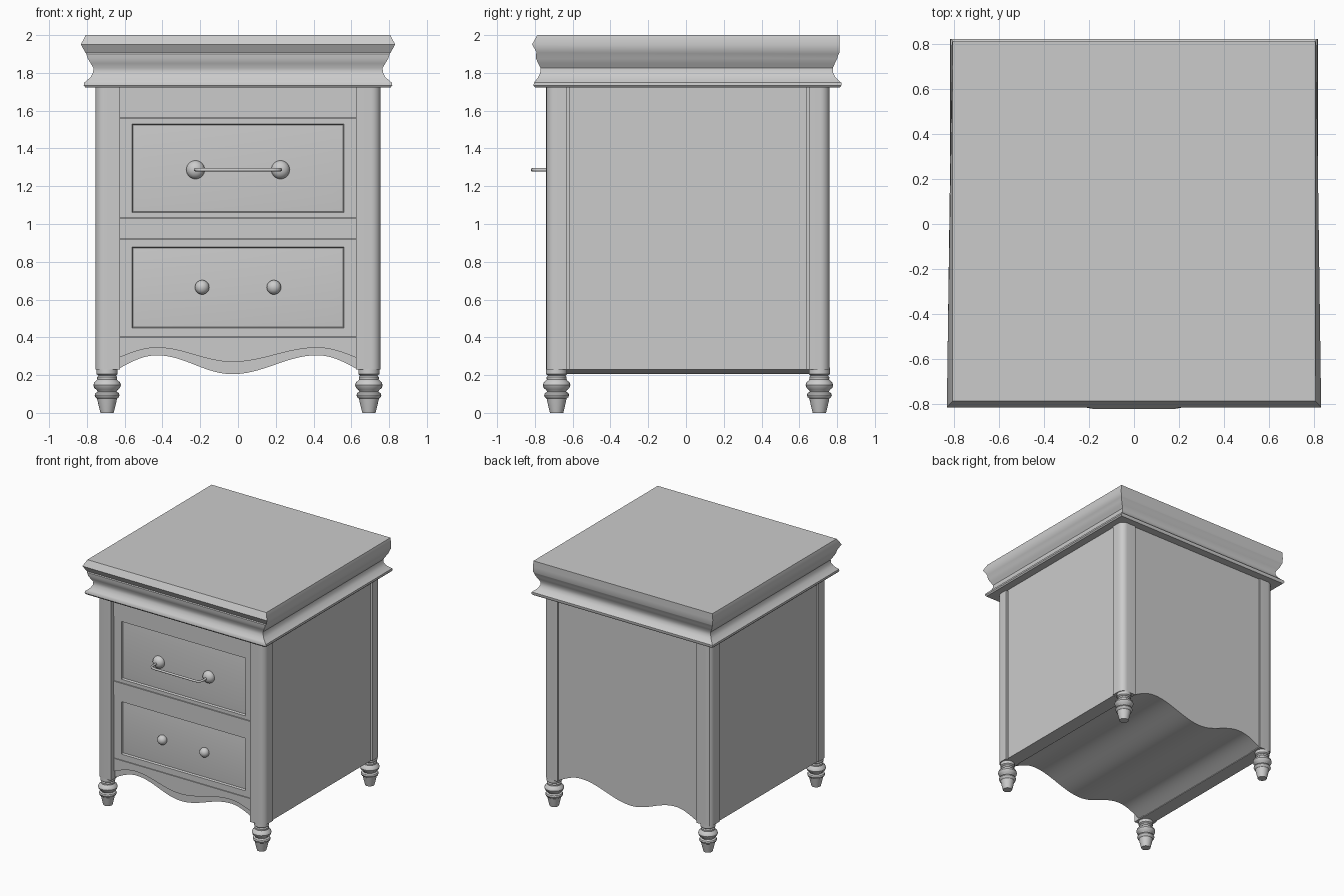
import bpy, bmesh, math
from mathutils import Matrix

if "Cube" in bpy.data.objects:
    bpy.data.objects.remove(bpy.data.objects["Cube"])


def finish(name, bm, smooth=True):
    bmesh.ops.recalc_face_normals(bm, faces=bm.faces)
    me = bpy.data.meshes.new(name)
    bm.to_mesh(me)
    bm.free()
    ob = bpy.data.objects.new(name, me)
    bpy.context.collection.objects.link(ob)
    if smooth:
        bpy.ops.object.select_all(action='DESELECT')
        ob.select_set(True)
        bpy.context.view_layer.objects.active = ob
        bpy.ops.object.shade_smooth_by_angle(angle=math.radians(35))
    return ob


def loft(name, rings, cap_start=True, cap_end=True):
    """Skin a list of closed rings of 3D points."""
    bm = bmesh.new()
    vs = [[bm.verts.new(p) for p in r] for r in rings]
    n = len(vs[0])
    for a, b in zip(vs, vs[1:]):
        for i in range(n):
            j = (i + 1) % n
            bm.faces.new((a[i], a[j], b[j], b[i]))
    if cap_start:
        bm.faces.new(vs[0])
    if cap_end:
        bm.faces.new(vs[-1])
    return finish(name, bm)


def prism_y(name, pts, y0, y1):
    return loft(name, [[(x, y, z) for x, z in pts] for y in (y0, y1)])


def box(name, x0, x1, y0, y1, z0, z1):
    return prism_y(name, [(x0, z0), (x1, z0), (x1, z1), (x0, z1)], y0, y1)


def ellipsoid(name, loc, rx, ry):
    bm = bmesh.new()
    bmesh.ops.create_uvsphere(bm, u_segments=24, v_segments=14, radius=1,
                              matrix=Matrix.Translation(loc) @ Matrix.Diagonal((rx, ry, rx, 1)))
    return finish(name, bm)


# Scalloped lower edge
KEYS = [(-.82, .17), (-.43, .305), (-.03, .205), (.42, .305), (.83, .165)]


def wave(x):
    for (xa, za), (xb, zb) in zip(KEYS, KEYS[1:]):
        if xa <= x <= xb:
            return za + (zb - za) * (1 - math.cos(math.pi * (x - xa) / (xb - xa))) / 2


def upper_wave(x):
    return .345 - (.305 - wave(x)) * .75


XS = [-.63 + 1.26 * i / 48 for i in range(49)]

# Carcass with wavy underside
edge = [(x, wave(x)) for x in XS]
prism_y("cabinet_body", [(-.735, 1.73), (-.735, .23), (-.63, .23)] + edge
        + [(.63, .23), (.735, .23), (.735, 1.73)], -.67, .75)
for s in (-1, 1):
    box("side_panel", *sorted((s * .7, s * .745)), -.62, .64, .23, 1.73)

# Front apron: recessed rim and raised upper board
prism_y("apron_rim", edge + [(.63, .40), (-.63, .40)], -.69, -.66)
prism_y("apron_board", [(x, upper_wave(x)) for x in XS] + [(.63, .40), (-.63, .40)], -.706, -.66)

# Front rails
for z0, z1 in ((.92, 1.03), (1.56, 1.73)):
    box("front_rail", -.63, .63, -.708, -.66, z0, z1)


# Drawers with moulded recessed panels
def drawer(name, z0, z1, rects):
    def ring(x, a, b, y):
        return [(-x, y, a), (x, y, a), (x, y, b), (-x, y, b)]
    (a1, b1), (a2, b2) = rects
    loft(name, [ring(.625, z0, z1, -.66), ring(.625, z0, z1, -.702),
                ring(.56, a1, b1, -.702), ring(.555, a1 + .005, b1 - .005, -.685),
                ring(.50, a2, b2, -.693)])


drawer("upper_drawer", 1.032, 1.558, ((1.06, 1.53), (1.13, 1.46)))
drawer("lower_drawer", .402, .918, ((.45, .877), (.51, .815)))

# Lower drawer knobs, upper drawer handle
for s in (-1, 1):
    ellipsoid("drawer_knob", (s * .19, -.703, .665), .038, .036)
    ellipsoid("handle_mount", (s * .225, -.695, 1.287), .049, .042)
cu = bpy.data.curves.new("drawer_handle", 'CURVE')
cu.dimensions = '3D'
cu.bevel_depth = .009
cu.bevel_resolution = 3
cu.use_fill_caps = True
half = [(.225, -.70), (.225, -.775), (.218, -.797), (.205, -.809), (.18, -.813)]
path = [(-x, y) for x, y in half] + half[::-1]
sp = cu.splines.new('POLY')
sp.points.add(len(path) - 1)
for p, (x, y) in zip(sp.points, path):
    p.co = (x, y, 1.287, 1)
handle = bpy.data.objects.new("drawer_handle", cu)
bpy.context.collection.objects.link(handle)
bpy.ops.object.select_all(action='DESELECT')
handle.select_set(True)
bpy.context.view_layer.objects.active = handle
bpy.ops.object.convert(target='MESH')
bpy.ops.object.shade_smooth_by_angle(angle=math.radians(40))

# Corner posts with rounded outer corner, and turned feet
FOOT = [(.24, .055), (.205, .056), (.197, .046), (.19, .053), (.178, .052), (.172, .056),
        (.162, .068), (.147, .073), (.132, .068), (.122, .056), (.112, .050), (.105, .062),
        (.094, .066), (.083, .062), (.076, .053), (.04, .045), (0, .035)]
R = .05
for sx in (-1, 1):
    for y_in, y_out, y_foot in ((-.63, -.74, -.685), (.65, .76, .706)):
        sy = 1 if y_out > 0 else -1
        arc = [(sx * (.755 - R + R * math.cos(t)), y_out + sy * (R * math.sin(t) - R))
               for t in (math.pi / 2 * i / 6 for i in range(7))]
        pts = [(sx * .625, y_in), (sx * .755, y_in)] + arc + [(sx * .625, y_out)]
        loft("corner_post", [[(x, y, z) for x, y in pts] for z in (.23, 1.73)])
        loft("turned_foot", [[(sx * .693 + r * math.cos(a), y_foot + r * math.sin(a), z)
                              for a in (math.tau * i / 24 for i in range(24))] for z, r in FOOT])

# Moulded top: (z, half width front, half width back, front y, back y)
TOP = [(2.0, .806, .806, -.787, .812), (1.951, .832, .81, -.815, .812),
       (1.907, .808, .808, -.79, .812), (1.90, .803, .803, -.795, .808),
       (1.875, .795, .795, -.793, .80), (1.85, .78, .78, -.783, .788),
       (1.825, .765, .765, -.77, .777), (1.80, .768, .768, -.772, .779),
       (1.778, .78, .78, -.782, .79), (1.76, .80, .80, -.795, .808),
       (1.748, .815, .815, -.805, .822), (1.733, .817, .817, -.807, .822),
       (1.723, .808, .808, -.80, .815)]
loft("moulded_top", [[(-xf, yf, z), (xf, yf, z), (xb, yb, z), (-xb, yb, z)]
                     for z, xf, xb, yf, yb in TOP])
